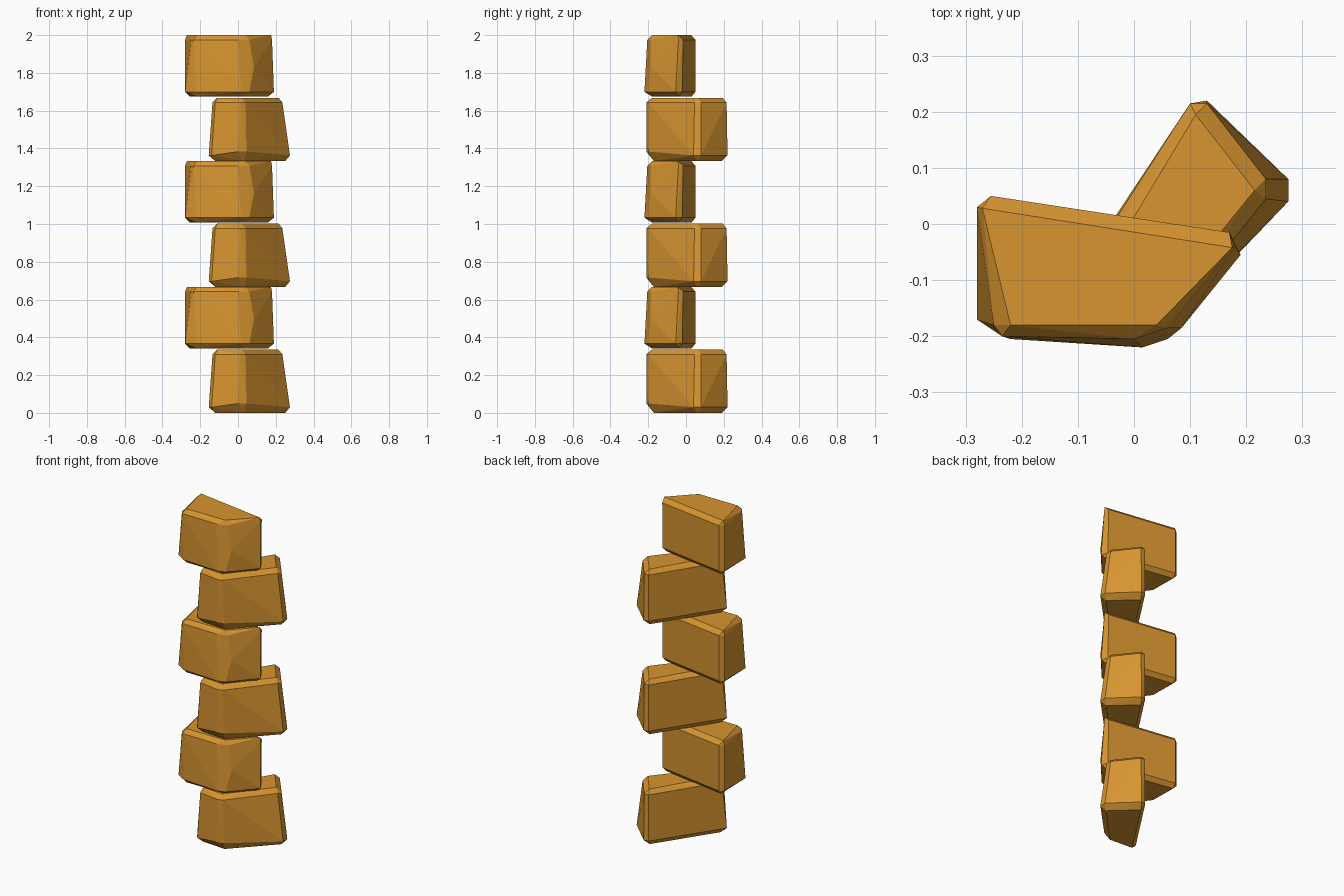
import bpy
import bmesh
import math

cube = bpy.data.objects.get("Cube")
if cube:
    bpy.data.objects.remove(cube, do_unlink=True)

# One flat amber colour for every stone
AMBER = (0.68, 0.30, 0.03, 1.0)
amber = bpy.data.materials.new("amber stone")
amber.use_nodes = True
amber.diffuse_color = AMBER
amber.node_tree.nodes["Principled BSDF"].inputs["Base Color"].default_value = AMBER

PITCH = 2 / 3  # height of one pair of stones


def make_stone_mesh(name, sections):
    """Chiselled block: the convex skin around horizontal sections (height, outline)."""
    bm = bmesh.new()
    for height, outline in sections:
        for x, y in outline:
            bm.verts.new((x, y, height))
    hull = bmesh.ops.convex_hull(bm, input=bm.verts[:])
    loose = {g for key in ("geom_interior", "geom_unused") for g in hull[key]
             if isinstance(g, bmesh.types.BMVert) and g.is_valid}
    bmesh.ops.delete(bm, geom=list(loose), context="VERTS")
    # Merge the nearly flat triangles into clean facets
    bmesh.ops.dissolve_limit(bm, angle_limit=math.radians(3),
                             verts=bm.verts[:], edges=bm.edges[:])
    bmesh.ops.recalc_face_normals(bm, faces=bm.faces[:])
    mesh = bpy.data.meshes.new(name)
    bm.to_mesh(mesh)
    bm.free()
    mesh.materials.append(amber)
    return mesh


def place_stone(name, mesh, base_height):
    stone = bpy.data.objects.new(name, mesh)
    stone.location.z = base_height
    bpy.context.collection.objects.link(stone)
    return stone


# Stone turned towards the back left, flaring out at its foot
turned_mesh = make_stone_mesh("turned_stone", [
    (0.0, [(0.11, 0.19), (0.25, 0.06), (0.03, -0.17), (-0.12, -0.16)]),
    (0.03, [(-0.155, -0.17), (-0.14, -0.19), (0.275, 0.04),
            (0.275, 0.08), (0.13, 0.22), (0.1, 0.215)]),
    (0.05, [(0.0, -0.21), (0.045, -0.2)]),
    (0.31, [(-0.135, -0.15), (-0.12, -0.19), (0.01, -0.21), (0.04, -0.2),
            (0.235, 0.045), (0.235, 0.08), (0.13, 0.215), (0.1, 0.215)]),
    (0.335, [(0.11, 0.195), (0.215, 0.06), (0.02, -0.18), (-0.11, -0.17)]),
])

# Wide stone lying across the front, with a bulging front corner
wide_mesh = make_stone_mesh("wide_stone", [
    (0.0, [(-0.255, 0.03), (0.16, -0.04), (0.03, -0.18), (-0.22, -0.18)]),
    (0.025, [(-0.28, 0.03), (-0.255, 0.05), (0.17, -0.02), (0.19, -0.055),
             (0.06, -0.205), (0.015, -0.22), (-0.22, -0.205), (-0.28, -0.17)]),
    (0.155, [(0.085, -0.185)]),
    (0.3, [(-0.28, 0.03), (-0.255, 0.05), (0.17, -0.015), (0.18, -0.04),
           (0.06, -0.185), (0.0, -0.205), (-0.235, -0.2), (-0.25, -0.18)]),
    (0.325, [(-0.27, 0.028), (0.175, -0.042), (0.04, -0.18), (-0.22, -0.18)]),
])

# Stack three alternating pairs
for level in ("lower", "middle", "upper"):
    base = ("lower", "middle", "upper").index(level) * PITCH
    place_stone(level + "_turned_stone", turned_mesh, base)
    place_stone(level + "_wide_stone", wide_mesh, base + PITCH - 0.325)
